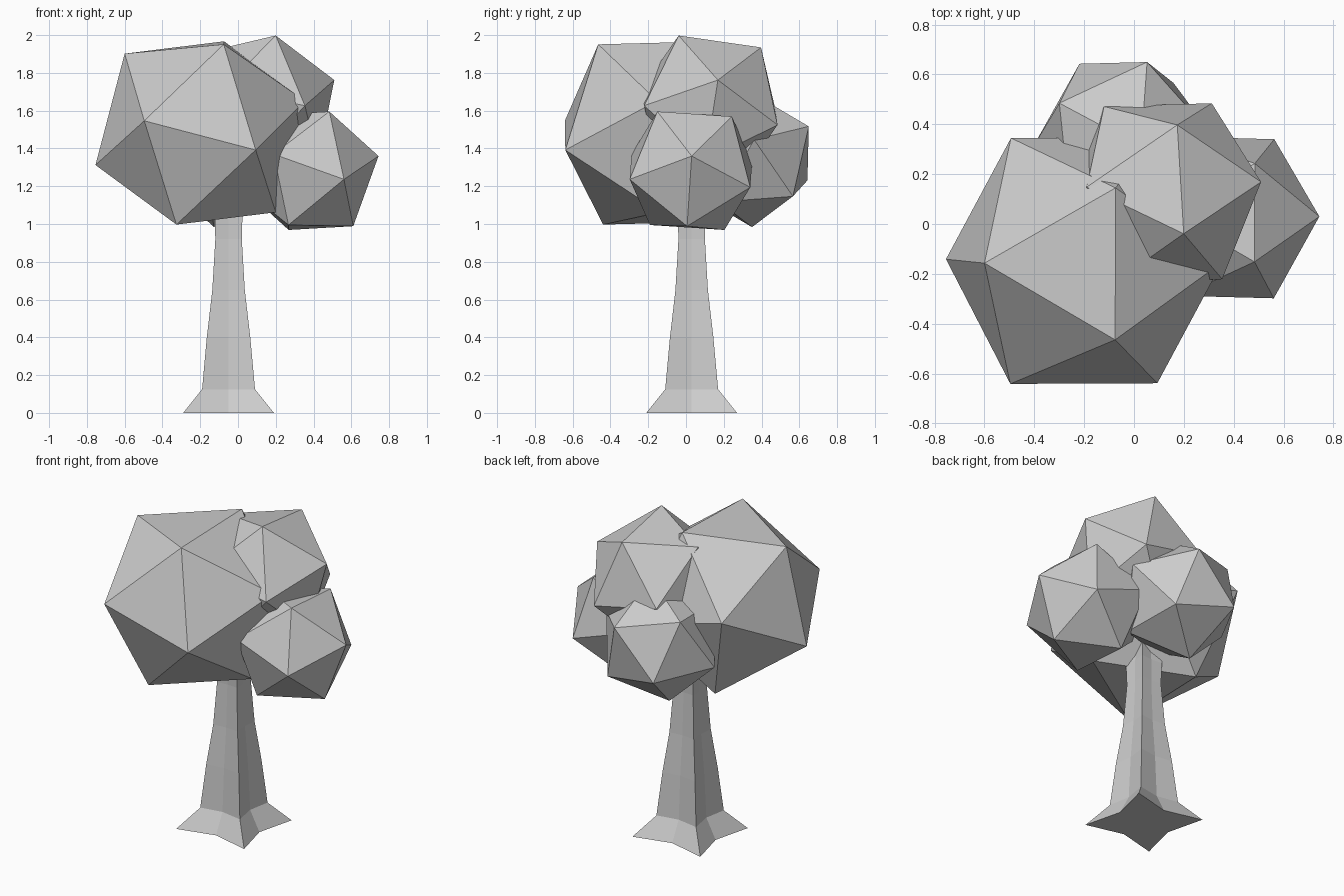
import bpy, bmesh, math
from mathutils import Vector, Matrix

if "Cube" in bpy.data.objects:
    bpy.data.objects.remove(bpy.data.objects["Cube"])


def make_object(name, bm):
    bmesh.ops.recalc_face_normals(bm, faces=bm.faces[:])
    mesh = bpy.data.meshes.new(name)
    bm.to_mesh(mesh)
    bm.free()
    obj = bpy.data.objects.new(name, mesh)
    bpy.context.collection.objects.link(obj)
    return obj


def foliage(name, centre, radius, pole, neighbour):
    """Icosahedron turned so two adjacent corners point along pole and neighbour."""
    z = Vector(pole).normalized()
    n = Vector(neighbour)
    x = (n - z * n.dot(z)).normalized()
    rot = Matrix((x, z.cross(x), z)).transposed().to_4x4()
    bm = bmesh.new()
    bmesh.ops.create_icosphere(bm, subdivisions=1, radius=radius,
                               matrix=Matrix.Translation(centre) @ rot)
    return make_object(name, bm)


# Leaf clumps
foliage("foliage_large", (-0.2, -0.147, 1.482), 0.58, (-0.40, -0.01, 0.42), (-0.29, -0.49, 0.06))
foliage("foliage_top", (0.117, 0.125, 1.62), 0.42, (0.083, -0.165, 0.38), (0.393, 0.04, 0.15))
foliage("foliage_right", (0.376, 0.026, 1.282), 0.376, (0.369, 0.004, 0.078), (0.104, -0.181, 0.318))
foliage("foliage_back", (-0.05, 0.33, 1.35), 0.375, (-0.17, 0.315, -0.12), (0.107, 0.311, 0.17))

# Trunk: four-pointed star section with flared roots
# each ring: height, half width at the points, distance of the inner corners
rings = [(0.0, 0.24, 0.18), (0.125, 0.14, 0.115), (0.4, 0.115, 0.10),
         (0.65, 0.086, 0.078), (0.92, 0.07, 0.066), (1.06, 0.074, 0.066), (1.3, 0.06, 0.05)]
bm = bmesh.new()
loops = []
for z, half, inner in rings:
    loop = []
    for i in range(8):
        a = i * math.pi / 4
        r = half * math.sqrt(2) if i % 2 else inner
        loop.append(bm.verts.new((-0.05 + r * math.cos(a), 0.03 + r * math.sin(a), z)))
    loops.append(loop)
for low, high in zip(loops, loops[1:]):
    for i in range(8):
        j = (i + 1) % 8
        bm.faces.new((low[i], low[j], high[j], high[i]))
bm.faces.new(loops[0][::-1])
bm.faces.new(loops[-1])
make_object("trunk", bm)
